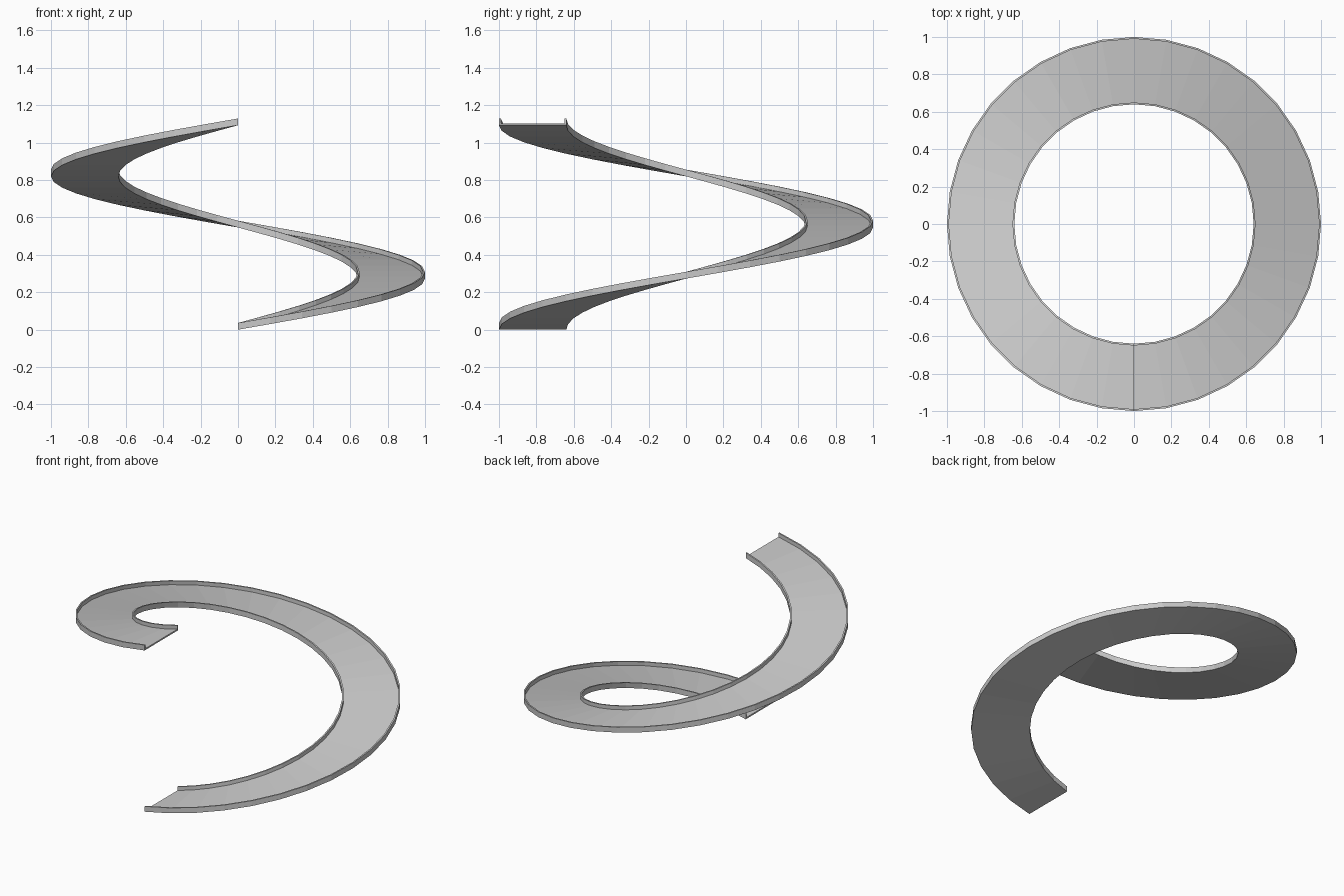
import bpy
import bmesh
import math

cube = bpy.data.objects.get("Cube")
if cube:
    bpy.data.objects.remove(cube, do_unlink=True)

# Dimensions
INNER, OUTER = 0.64, 1.0
WALL = 0.01          # thickness of floor and curbs
HEIGHT = 0.036       # curb height
RISE = 1.093         # climb over one full turn
STEPS = 36

# Channel cross-section (radius, height)
profile = [
    (INNER, 0), (OUTER, 0), (OUTER, HEIGHT), (OUTER - WALL, HEIGHT),
    (OUTER - WALL, WALL), (INNER + WALL, WALL),
    (INNER + WALL, HEIGHT), (INNER, HEIGHT),
]

# Painted grey
grey = bpy.data.materials.new("light grey")
grey.use_nodes = True
colour = (0.6, 0.6, 0.6, 1)
grey.diffuse_color = colour
grey.node_tree.nodes["Principled BSDF"].inputs["Base Color"].default_value = colour

# Sweep the section one turn counter-clockwise from the front
bm = bmesh.new()
rings = []
for i in range(STEPS + 1):
    t = i / STEPS
    a = math.tau * t - math.pi / 2
    rings.append([bm.verts.new((r * math.cos(a), r * math.sin(a), z + RISE * t))
                  for r, z in profile])

n = len(profile)
for lower, upper in zip(rings, rings[1:]):
    for j in range(n):
        k = (j + 1) % n
        bm.faces.new((lower[j], lower[k], upper[k], upper[j]))

# End caps
bm.faces.new(rings[0])
bm.faces.new(rings[-1])
bmesh.ops.recalc_face_normals(bm, faces=bm.faces)

mesh = bpy.data.meshes.new("spiral_ramp")
bm.to_mesh(mesh)
bm.free()
mesh.materials.append(grey)
ramp = bpy.data.objects.new("spiral_ramp", mesh)
bpy.context.collection.objects.link(ramp)
